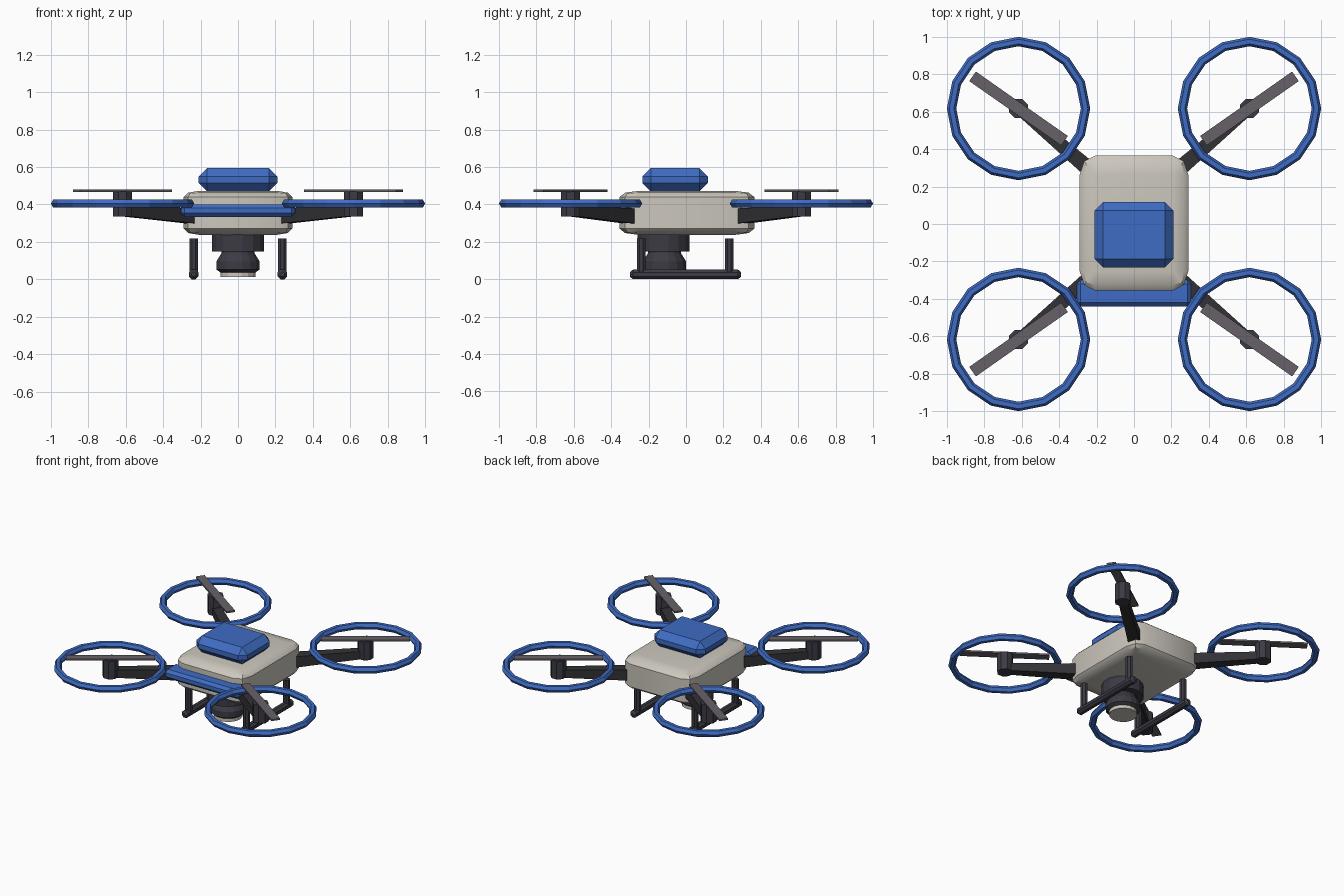
import bpy, bmesh, math
from mathutils import Matrix, Vector

if "Cube" in bpy.data.objects:
    bpy.data.objects.remove(bpy.data.objects["Cube"])


def material(name, rgb):
    m = bpy.data.materials.new(name)
    m.diffuse_color = (*rgb, 1)
    m.use_nodes = True
    m.node_tree.nodes["Principled BSDF"].inputs["Base Color"].default_value = m.diffuse_color
    return m


SHELL = material("warm_grey", (0.60, 0.57, 0.51))
BLUE = material("blue", (0.05, 0.15, 0.55))
DARK = material("graphite", (0.045, 0.043, 0.058))
ARM = material("dark_arm", (0.032, 0.031, 0.036))
BLADE = material("blade_grey", (0.135, 0.120, 0.138))


def finish(bm, name, mat):
    bmesh.ops.recalc_face_normals(bm, faces=bm.faces)
    me = bpy.data.meshes.new(name)
    bm.to_mesh(me)
    bm.free()
    me.materials.append(mat)
    ob = bpy.data.objects.new(name, me)
    bpy.context.collection.objects.link(ob)
    return ob


def box(name, mat, loc, size, bevel=0, turn=0, segments=1, relative=False):
    """Box; a relative bevel is cut before scaling, so it stretches with the size."""
    bm = bmesh.new()
    bmesh.ops.create_cube(bm, size=1)
    if not relative:
        bmesh.ops.scale(bm, vec=size, verts=bm.verts)
    if bevel:
        bmesh.ops.bevel(bm, geom=bm.edges[:], offset=bevel, segments=segments,
                        profile=0.5, affect='EDGES')
    if relative:
        bmesh.ops.scale(bm, vec=size, verts=bm.verts)
    bm.transform(Matrix.Translation(loc) @ Matrix.Rotation(turn, 4, 'Z'))
    return finish(bm, name, mat)


def lathe(name, mat, loc, profile, sides, axis='Z'):
    """Closed stack of rings given as (radius, height)."""
    bm = bmesh.new()
    rings = [[bm.verts.new((r * math.cos((i + 0.5) * math.tau / sides),
                            r * math.sin((i + 0.5) * math.tau / sides), z))
              for i in range(sides)] for r, z in profile]
    for a, b in zip(rings, rings[1:]):
        for i in range(sides):
            j = (i + 1) % sides
            bm.faces.new((a[i], a[j], b[j], b[i]))
    bm.faces.new(rings[0])
    bm.faces.new(rings[-1])
    turn = Matrix.Rotation(-math.pi / 2, 4, 'X') if axis == 'Y' else Matrix()
    bm.transform(Matrix.Translation(loc) @ turn)
    return finish(bm, name, mat)


def torus(name, mat, loc, major, minor, n, m):
    bm = bmesh.new()
    v = [[bm.verts.new(((major + minor * math.cos(b * math.tau / m)) * math.cos(a * math.tau / n),
                        (major + minor * math.cos(b * math.tau / m)) * math.sin(a * math.tau / n),
                        minor * math.sin(b * math.tau / m)))
          for b in range(m)] for a in range(n)]
    for a in range(n):
        for b in range(m):
            c, d = (a + 1) % n, (b + 1) % m
            bm.faces.new((v[a][b], v[c][b], v[c][d], v[a][d]))
    bm.transform(Matrix.Translation(loc))
    return finish(bm, name, mat)


def beam(name, mat, start, end, size0, size1):
    """Tapered rectangular beam; sizes are (width, height)."""
    bm = bmesh.new()
    p, q = Vector(start), Vector(end)
    side = (q - p).cross(Vector((0, 0, 1))).normalized()
    up = Vector((0, 0, 1))
    ends = [[bm.verts.new(c + side * (s * w / 2) + up * (t * h / 2))
             for s, t in ((-1, -1), (1, -1), (1, 1), (-1, 1))]
            for c, (w, h) in ((p, size0), (q, size1))]
    a, b = ends
    for i in range(4):
        j = (i + 1) % 4
        bm.faces.new((a[i], a[j], b[j], b[i]))
    bm.faces.new(a)
    bm.faces.new(b)
    return finish(bm, name, mat)


# Main shell, battery on top and front bumper
shell = box("body_shell", SHELL, (0, 0.005, 0.355), (0.58, 0.72, 0.235), 0.14,
            segments=2, relative=True)
for p in shell.data.polygons:
    p.use_smooth = True
bpy.context.view_layer.objects.active = shell
shell.select_set(True)
bpy.ops.object.shade_smooth_by_angle(angle=math.radians(35))
shell.select_set(False)
box("battery_pack", BLUE, (0, -0.058, 0.532), (0.42, 0.35, 0.125), 0.045)
box("front_bumper", BLUE, (0, -0.37, 0.367), (0.61, 0.14, 0.068), 0.02)

# Four rotor assemblies
C = 0.617
for sx, side in ((-1, "left"), (1, "right")):
    for sy, end in ((-1, "front"), (1, "back")):
        tag = f"{end}_{side}"
        x, y = sx * C, sy * C
        beam("arm_" + tag, ARM, (sx * 0.23, sy * 0.285, 0.337), (x, y, 0.366),
             (0.085, 0.082), (0.06, 0.056))
        lathe("motor_" + tag, DARK, (x, y, 0), [(0.055, 0.335), (0.055, 0.47)], 8)
        box("propeller_" + tag, BLADE, (x, y, 0.473), (0.6, 0.062, 0.012),
            turn=sx * sy * math.radians(35))
        torus("rotor_guard_" + tag, BLUE, (x, y, 0.405), 0.358, 0.025, 16, 6)

# Camera under the nose
lathe("gimbal_mount", DARK, (0, -0.12, 0), [(0.142, 0.148), (0.142, 0.26)], 16)
lathe("camera_housing", DARK, (0, -0.115, 0),
      [(0.09, 0.033), (0.118, 0.052), (0.118, 0.095), (0.09, 0.14), (0.09, 0.155)], 16)
lathe("camera_lens", SHELL, (0, -0.115, 0), [(0.095, 0.012), (0.095, 0.04)], 16)

# Landing skids and their posts
for sx, side in ((-1, "left"), (1, "right")):
    x = sx * 0.237
    lathe("skid_" + side, DARK, (x, 0, 0.026),
          [(0.013, -0.3), (0.028, -0.283), (0.028, 0.278), (0.013, 0.295)], 8, 'Y')
    for y, end in ((-0.24, "front"), (0.232, "back")):
        lathe(f"skid_post_{end}_{side}", DARK, (x, y, 0), [(0.025, 0.03), (0.025, 0.217)], 8)
